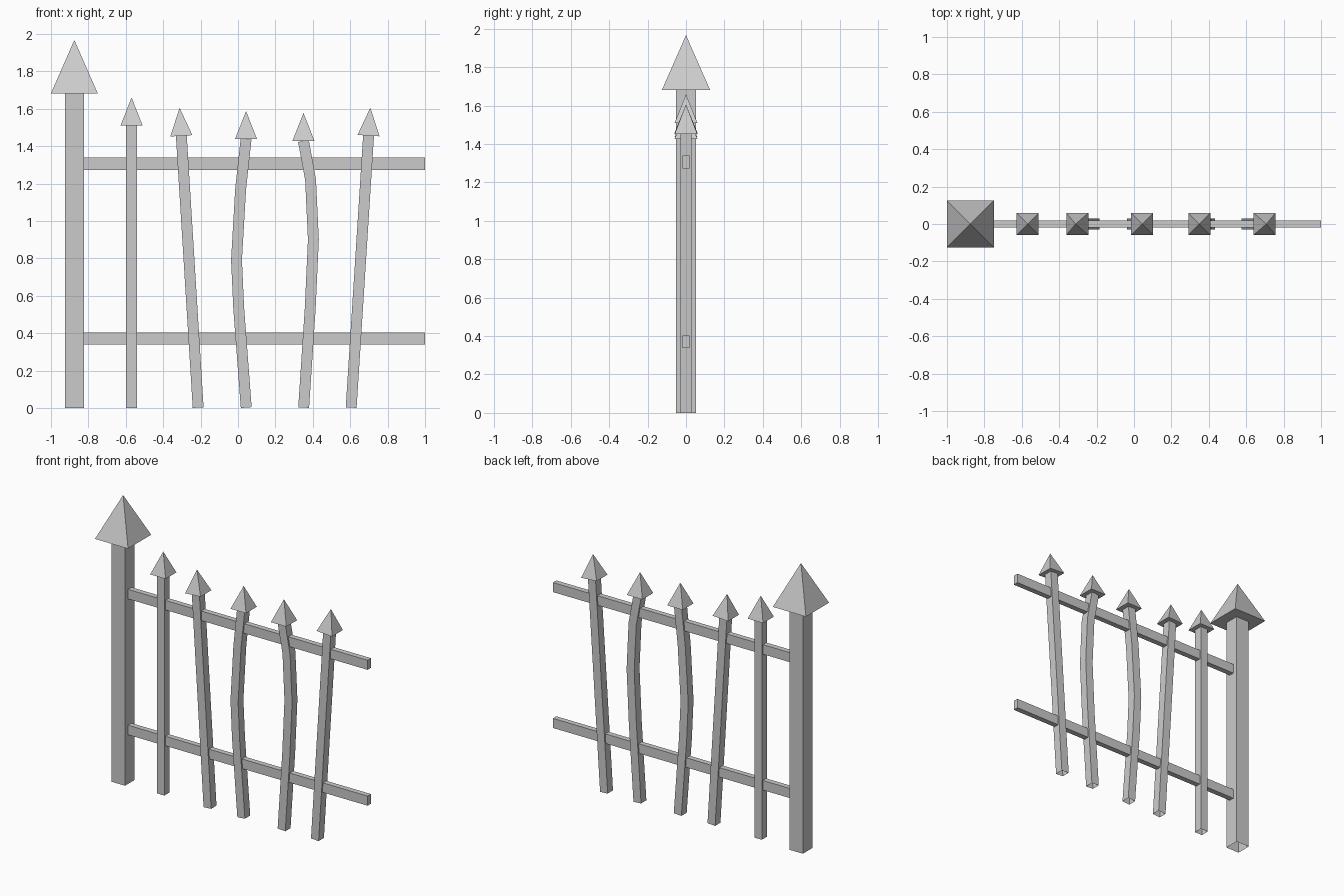
import bpy, bmesh, math
from mathutils import Vector, Matrix

if "Cube" in bpy.data.objects:
    bpy.data.objects.remove(bpy.data.objects["Cube"])


def finish(name, bm):
    mesh = bpy.data.meshes.new(name)
    bm.normal_update()
    bm.to_mesh(mesh)
    bm.free()
    obj = bpy.data.objects.new(name, mesh)
    bpy.context.collection.objects.link(obj)
    return obj


def shaft(name, path, half):
    """Square open-ended tube swept along (x, z) points."""
    bm = bmesh.new()
    pts = [Vector((x, 0, z)) for x, z in path]
    rings = []
    for i, p in enumerate(pts):
        t = (pts[min(i + 1, len(pts) - 1)] - pts[max(i - 1, 0)]).normalized()
        side = Vector((t.z, 0, -t.x)) * half
        depth = Vector((0, half, 0))
        rings.append([bm.verts.new(p + side * a + depth * b)
                      for a, b in ((-1, -1), (1, -1), (1, 1), (-1, 1))])
    for lo, hi in zip(rings, rings[1:]):
        for k in range(4):
            n = (k + 1) % 4
            bm.faces.new((lo[k], lo[n], hi[n], hi[k]))
    return finish(name, bm)


def spike(name, x, z, half, height, tilt=0.0):
    """Four-sided pyramid whose base centre sits at (x, z)."""
    bm = bmesh.new()
    place = (Matrix.Translation((x, 0, z)) @ Matrix.Rotation(tilt, 4, 'Y')
             @ Matrix.Translation((0, 0, height / 2))
             @ Matrix.Rotation(math.pi / 4, 4, 'Z'))
    bmesh.ops.create_cone(bm, cap_ends=True, segments=4, radius1=half * math.sqrt(2),
                          radius2=0, depth=height, matrix=place)
    bmesh.ops.remove_doubles(bm, verts=bm.verts, dist=1e-5)
    return finish(name, bm)


def rail(name, x0, x1, z, half_y, half_z):
    bm = bmesh.new()
    bmesh.ops.create_cube(bm, size=1, matrix=Matrix.Translation(((x0 + x1) / 2, 0, z))
                          @ Matrix.Diagonal((x1 - x0, half_y * 2, half_z * 2, 1)))
    return finish(name, bm)


# Main post with its large cap
shaft("post", [(-0.875, 0), (-0.875, 1.68)], 0.051)
spike("post_cap", -0.875, 1.68, 0.126, 0.287)

# Horizontal rails
rail("lower_rail", -0.825, 1.0, 0.371, 0.0185, 0.033)
rail("upper_rail", -0.825, 1.0, 1.306, 0.0185, 0.033)

# Straight, leaning and bent pickets; leaning ones tilt their spikes too
pickets = [
    ([(-0.569, 0), (-0.569, 1.51)], True),
    ([(-0.213, 0.002), (-0.303, 1.455)], True),
    ([(0.044, 0.002), (0.004, 0.53), (-0.008, 0.79), (0.014, 1.17), (0.043, 1.437)], False),
    ([(0.351, 0.002), (0.386, 0.53), (0.403, 0.9), (0.388, 1.22), (0.35, 1.427)], False),
    ([(0.605, 0.002), (0.698, 1.456)], True),
]
for i, (path, leaning) in enumerate(pickets, 1):
    shaft(f"picket_{i}", path, 0.029)
    (x0, z0), (x1, z1) = path[0], path[-1]
    tilt = math.atan2(x1 - x0, z1 - z0) if leaning else 0.0
    spike(f"picket_spike_{i}", x1, z1, 0.059, 0.15, tilt)
